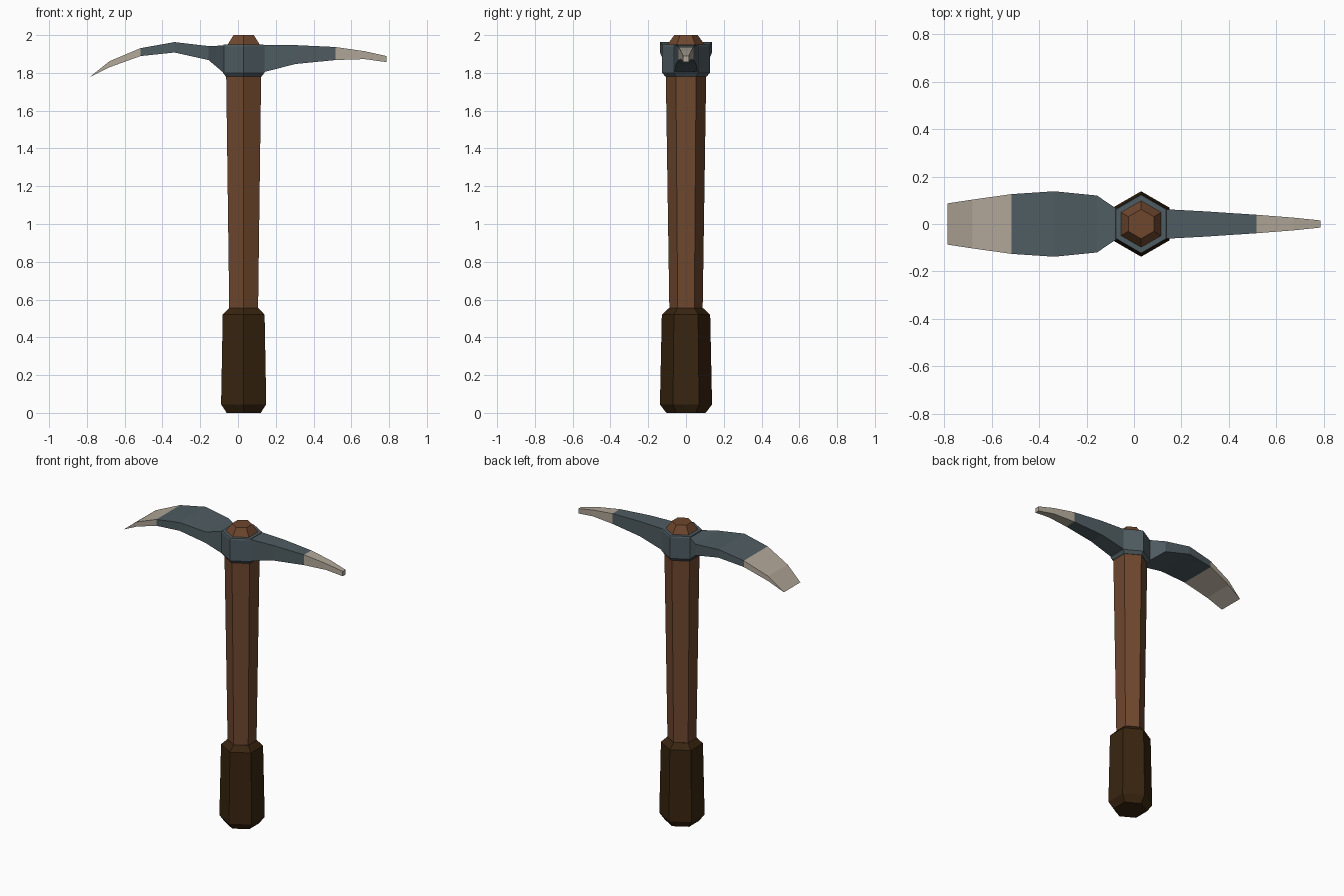
import bpy
import bmesh
from math import sin, cos, pi

if "Cube" in bpy.data.objects:
    bpy.data.objects.remove(bpy.data.objects["Cube"])

AXIS_X = 0.03  # handle centre line


def make_material(name, rgb):
    mat = bpy.data.materials.new(name)
    mat.use_nodes = True
    colour = (*rgb, 1.0)
    mat.diffuse_color = colour
    bsdf = mat.node_tree.nodes["Principled BSDF"]
    bsdf.inputs["Base Color"].default_value = colour
    bsdf.inputs["Roughness"].default_value = 0.8
    return mat


steel = make_material("dark steel", (0.078, 0.108, 0.122))
edge = make_material("worn pale steel", (0.445, 0.392, 0.319))
wood = make_material("brown wood", (0.156, 0.063, 0.027))
leather = make_material("dark leather", (0.040, 0.018, 0.005))


def loft(name, rings, materials, rule=None):
    """Skin a list of point rings, cap both ends, colour faces by a rule."""
    bm = bmesh.new()
    loops = [[bm.verts.new(p) for p in ring] for ring in rings]
    n = len(rings[0])
    for a, b in zip(loops, loops[1:]):
        for i in range(n):
            j = (i + 1) % n
            bm.faces.new((a[i], a[j], b[j], b[i]))
    bm.faces.new(loops[0])
    bm.faces.new(loops[-1])
    # a blade edge collapses to a line
    bmesh.ops.remove_doubles(bm, verts=bm.verts, dist=0.0005)
    bmesh.ops.recalc_face_normals(bm, faces=bm.faces)
    if rule:
        for face in bm.faces:
            face.material_index = rule(face.calc_center_median())
    mesh = bpy.data.meshes.new(name)
    bm.to_mesh(mesh)
    bm.free()
    for mat in materials:
        mesh.materials.append(mat)
    obj = bpy.data.objects.new(name, mesh)
    bpy.context.collection.objects.link(obj)
    return obj


def hex_part(name, profile, mat):
    """Six-sided turned part from (radius, height) pairs, corners front and back."""
    rings = [[(AXIS_X + r * sin(k * pi / 3), r * cos(k * pi / 3), z)
              for k in range(6)] for r, z in profile]
    return loft(name, rings, [mat])


def blade(name, sections):
    """Boxy arm from (x, half width, bottom, top) sections with pale end."""
    rings = [[(x, -w, lo), (x, w, lo), (x, w, hi), (x, -w, hi)]
             for x, w, lo, hi in sections]
    return loft(name, rings, [steel, edge], lambda c: int(abs(c.x) > 0.516))


# Handle
hex_part("grip", [(0.104, 0), (0.138, 0.045), (0.128, 0.52), (0.09, 0.555)], leather)
hex_part("shaft", [(0.088, 0.54), (0.107, 1.80), (0.098, 1.95), (0.062, 2.0)], wood)

# Head
hex_part("collar", [(0.109, 1.78), (0.126, 1.80), (0.126, 1.94), (0.122, 1.95)], steel)
blade("pick", [
    (0.12, 0.063, 1.80, 1.947),
    (0.304, 0.053, 1.847, 1.947),
    (0.516, 0.039, 1.868, 1.937),
    (0.67, 0.027, 1.873, 1.915),
    (0.786, 0.015, 1.857, 1.889),
])
blade("adze", [
    (-0.07, 0.062, 1.795, 1.945),
    (-0.156, 0.12, 1.868, 1.942),
    (-0.336, 0.138, 1.908, 1.963),
    (-0.516, 0.126, 1.889, 1.931),
    (-0.68, 0.103, 1.83, 1.862),
    (-0.786, 0.087, 1.777, 1.777),
])
